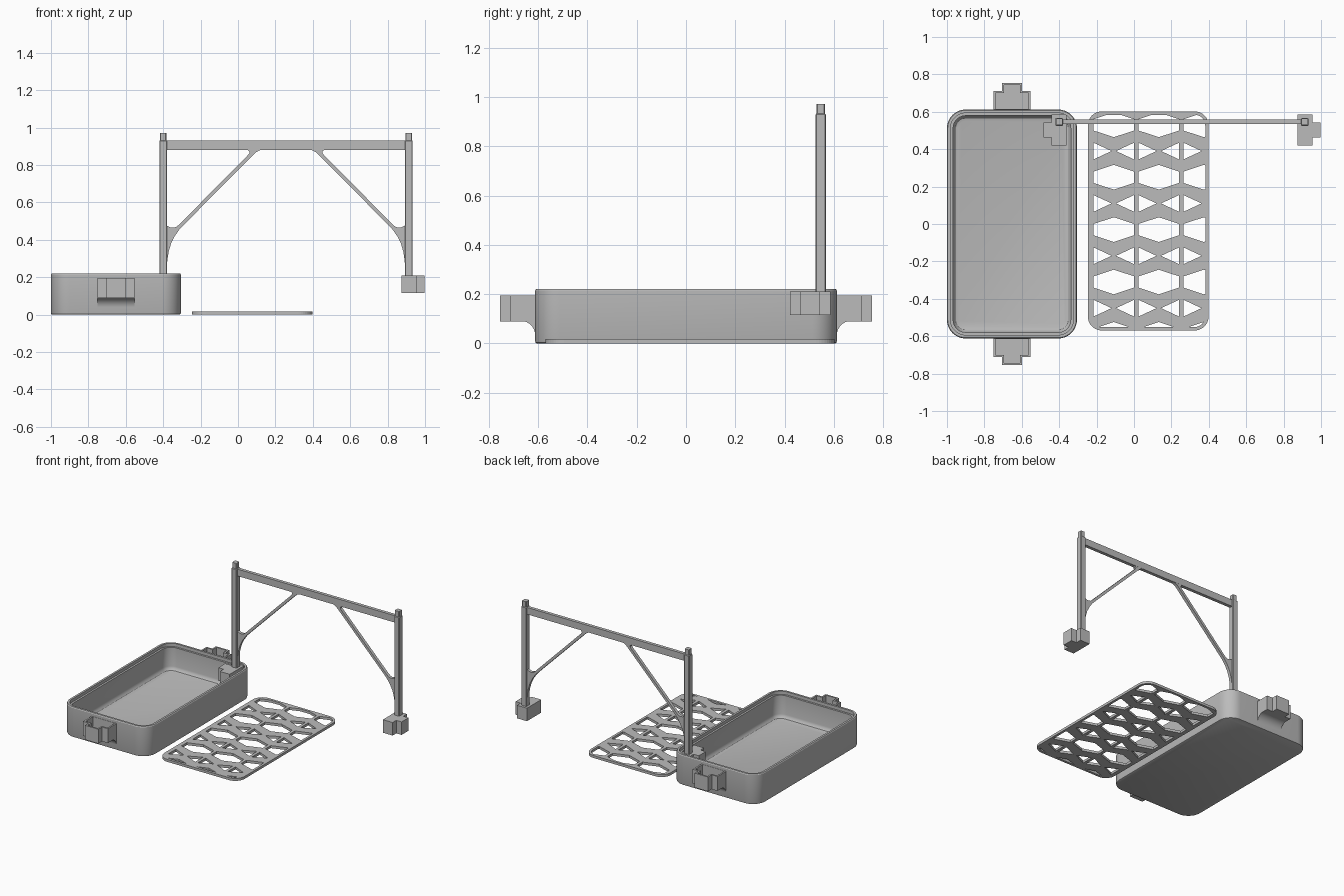
import bpy, bmesh, math
from mathutils import Vector

old = bpy.data.objects.get("Cube")
if old:
    bpy.data.objects.remove(old, do_unlink=True)

GREY = bpy.data.materials.new("plain_grey")
GREY.use_nodes = True
GREY.diffuse_color = (0.5, 0.5, 0.5, 1)
bsdf = next(n for n in GREY.node_tree.nodes if n.type == 'BSDF_PRINCIPLED')
bsdf.inputs["Base Color"].default_value = (0.5, 0.5, 0.5, 1)


def finish(name, bm, smooth=False):
    bmesh.ops.recalc_face_normals(bm, faces=bm.faces[:])
    mesh = bpy.data.meshes.new(name)
    bm.to_mesh(mesh)
    bm.free()
    mesh.materials.append(GREY)
    ob = bpy.data.objects.new(name, mesh)
    bpy.context.collection.objects.link(ob)
    if smooth:
        bpy.ops.object.select_all(action='DESELECT')
        ob.select_set(True)
        bpy.context.view_layer.objects.active = ob
        bpy.ops.object.shade_smooth_by_angle(angle=math.radians(30))
    return ob


def stack(bm, loops):
    """Skin a series of equal-length closed loops and cap both ends."""
    rings = [[bm.verts.new(p) for p in loop] for loop in loops]
    n = len(rings[0])
    for a, b in zip(rings, rings[1:]):
        for i in range(n):
            j = (i + 1) % n
            bm.faces.new((a[i], a[j], b[j], b[i]))
    bm.faces.new(rings[0][::-1])
    bm.faces.new(rings[-1])


def flat_prism(bm, pts, z0, z1):
    stack(bm, [[(x, y, z) for x, y in pts] for z in (z0, z1)])


def upright_prism(bm, pts, y0, y1):
    stack(bm, [[(x, y, z) for x, z in pts] for y in (y0, y1)])


def round_rect(x0, x1, y0, y1, r, steps=10):
    pts = []
    corners = ((x1 - r, y1 - r), (x0 + r, y1 - r), (x0 + r, y0 + r), (x1 - r, y0 + r))
    for k, (cx, cy) in enumerate(corners):
        for i in range(steps + 1):
            a = math.pi / 2 * (k + i / steps)
            pts.append((cx + r * math.cos(a), cy + r * math.sin(a)))
    return pts


def tee(w, d, tip_w, tip_d):
    """Stepped outline: wide base on the axis, narrow tip pointing along +y."""
    return [(-w, 0), (w, 0), (w, d), (tip_w, d), (tip_w, tip_d),
            (-tip_w, tip_d), (-tip_w, d), (-w, d)]


# Tray: one wall section swept round a rounded rectangle
TX0, TX1, TY = -1.0, -0.305, 0.612
section = [(0.008, 0), (0.002, 0.003), (0, 0.009), (0, 0.214), (0.004, 0.22),
           (0.019, 0.22), (0.019, 0.197), (0.033, 0.197), (0.033, 0.06),
           (0.037, 0.045), (0.047, 0.034), (0.062, 0.03)]
bm = bmesh.new()
stack(bm, [[(x, y, z) for x, y in round_rect(TX0 + i, TX1 - i, -TY + i, TY - i, 0.1 - i)]
           for i, z in section])
finish("tray", bm, True)

# End sockets: hollow stepped pockets with a curved gusset below
SX = -0.6525
for side, label in ((1, "back"), (-1, "front")):
    place = lambda pts: [(SX + x, side * (0.61 + y)) for x, y in pts]
    outer = place(tee(0.1, 0.102, 0.054, 0.145))
    inner = place([(x, max(y, 0.004)) for x, y in tee(0.088, 0.09, 0.042, 0.133)])
    bm = bmesh.new()
    stack(bm, [[(x, y, z) for x, y in pts] for pts, z in
               ((outer, 0.09), (outer, 0.195), (inner, 0.195), (inner, 0.102))])
    finish(label + "_socket", bm)

    r = 0.06
    curve = [(0.6115 + r - r * math.cos(a), 0.092 - r + r * math.sin(a))
             for a in (math.pi / 2 * i / 10 for i in range(11))]
    gusset = [(side * y, z) for y, z in curve + [(0.6, 0.092), (0.6, 0.032)]]
    bm = bmesh.new()
    stack(bm, [[(x, y, z) for y, z in gusset] for x in (SX - 0.1, SX + 0.1)])
    finish(label + "_socket_gusset", bm, True)

# Grate: plate with rows of hexagons and bow-tie triangles cut out
GX0, GX1, GY0, GY1 = -0.247, 0.399, -0.569, 0.602
bm = bmesh.new()
flat_prism(bm, round_rect(GX0, GX1, GY0, GY1, 0.075), 0, 0.018)
grate = finish("grate", bm)

bm = bmesh.new()
for col in range(3):
    cx = -0.108 + 0.2405 * col
    for row in range(5):
        cy = 0.53 - 0.28 * row
        flat_prism(bm, [(cx, cy + 0.066), (cx - 0.109, cy + 0.03), (cx - 0.109, cy - 0.03),
                        (cx, cy - 0.066), (cx + 0.109, cy - 0.03), (cx + 0.109, cy + 0.03)],
                   -0.05, 0.05)
        if row < 4:
            ty = cy - 0.14
            for s in (-1, 1):
                flat_prism(bm, [(cx + s * 0.109, ty + 0.045), (cx + s * 0.012, ty),
                                (cx + s * 0.109, ty - 0.045)], -0.05, 0.05)
holes = finish("grate_holes_cutter", bm)
bm = bmesh.new()
m = 0.018
flat_prism(bm, round_rect(GX0 + m, GX1 - m, GY0 + m, GY1 - m, 0.057), -0.04, 0.04)
border = finish("grate_border_cutter", bm)
for target, other, op in ((holes, border, 'INTERSECT'), (grate, holes, 'DIFFERENCE')):
    mod = target.modifiers.new("cut", 'BOOLEAN')
    mod.operation, mod.object, mod.solver = op, other, 'EXACT'
    bpy.ops.object.select_all(action='DESELECT')
    target.select_set(True)
    bpy.context.view_layer.objects.active = target
    bpy.ops.object.modifier_apply(modifier="cut")
for cutter in (holes, border):
    bpy.data.objects.remove(cutter, do_unlink=True)

# Handle frame: crossbar, posts, feet and braces about a middle plane
MID, PY, HALF = 0.2565, 0.546, 0.6565
bm = bmesh.new()
upright_prism(bm, [(MID - HALF, 0.88), (MID + HALF, 0.88), (MID + HALF, 0.93),
                   (MID - HALF, 0.93)], PY - 0.012, PY + 0.012)
finish("crossbar", bm)


def chamfered_square(cx, cy, h, c):
    return round_rect(cx - h, cx + h, cy - h, cy + h, c, 1)


for s, label in ((-1, "right"), (1, "left")):
    px = MID + s * HALF
    bm = bmesh.new()
    stack(bm, [[(x, y, z) for x, y in chamfered_square(px, PY, h, 0.004)] for h, z in
               ((0.021, 0.2), (0.021, 0.928), (0.0175, 0.932), (0.0175, 0.972))])
    finish(label + "_post", bm)

    # Foot that slides into a socket, its tip pointing outward
    fx = MID + s * 0.618
    bm = bmesh.new()
    flat_prism(bm, [(fx + s * y, 0.503 + x) for x, y in tee(0.082, 0.079, 0.04, 0.122)],
               0.115, 0.21)
    finish(label + "_foot", bm)

    # Diagonal brace flaring into the post and the crossbar
    lower = [(-0.395, 0.25), (-0.38, 0.25), (-0.378, 0.29), (-0.371, 0.335), (-0.358, 0.38),
             (-0.338, 0.42), (-0.312, 0.457), (-0.277, 0.493), (0.082, 0.855),
             (0.096, 0.868), (0.112, 0.877), (0.125, 0.882)]
    upper = [(0.05, 0.882), (0.06, 0.874), (0.062, 0.865), (0.055, 0.855), (-0.316, 0.48),
             (-0.33, 0.469), (-0.345, 0.465), (-0.362, 0.467), (-0.38, 0.476), (-0.395, 0.476)]
    bm = bmesh.new()
    upright_prism(bm, [(MID + s * (MID - x), z) for x, z in lower + upper],
                  PY - 0.011, PY + 0.011)
    finish(label + "_brace", bm, True)
